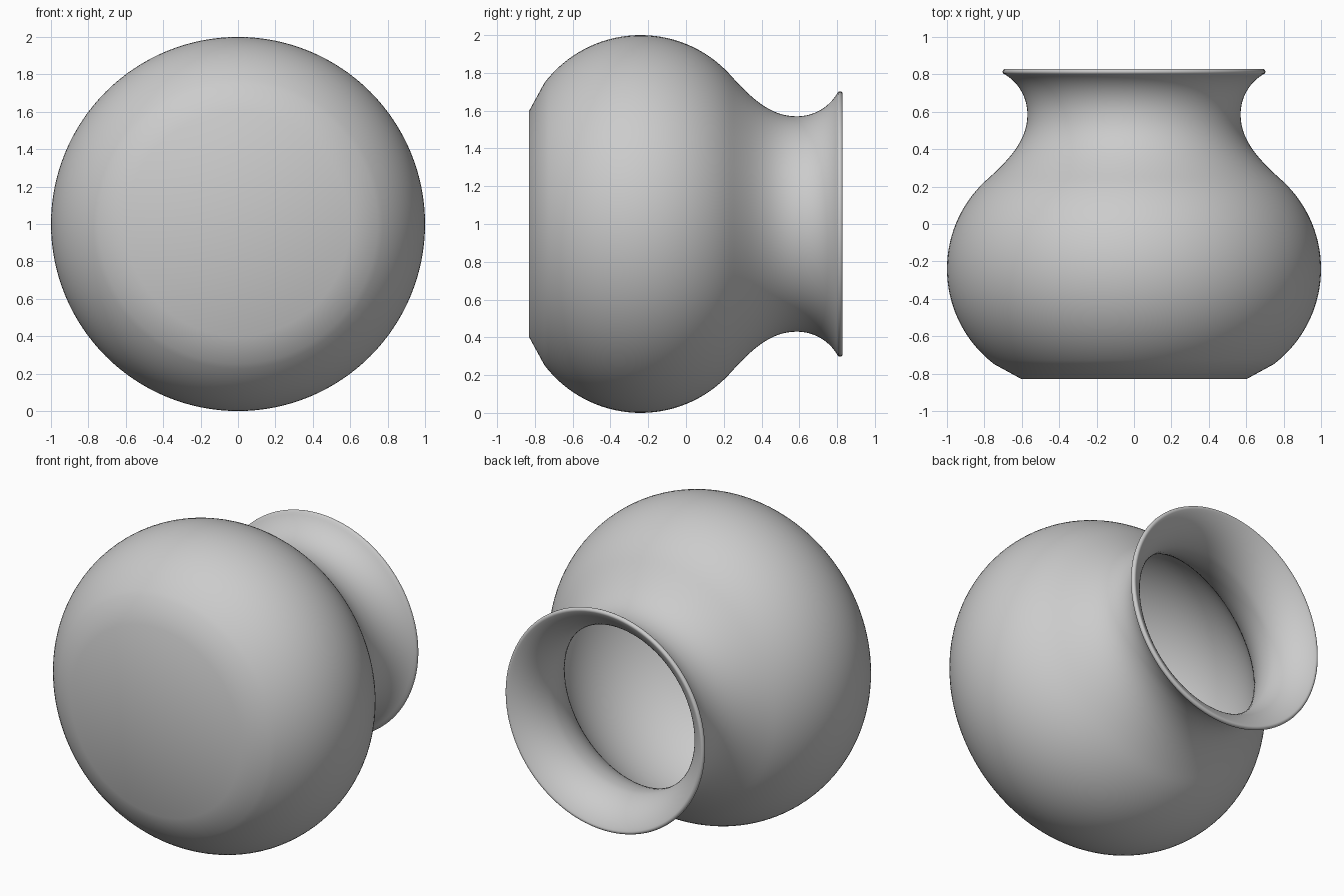
import bpy, bmesh
from math import cos, sin, pi, atan2
from mathutils import Vector
from mathutils.geometry import interpolate_bezier

cube = bpy.data.objects.get("Cube")
if cube:
    bpy.data.objects.remove(cube, do_unlink=True)

SIDES = 128
AXIS_Z = 1.0


def bezier(a, b, c, d, count=16):
    return interpolate_bezier(Vector(a), Vector(b), Vector(c), Vector(d), count)


# Outer wall as (radius, y): belly arc, shoulder, flared neck
BELLY_Y, BELLY_R = -0.24, 0.64
start, end, steps = atan2(0.387, -0.51), atan2(0.434, 0.47), 32
outer = [Vector((0.6, -0.83))]
for i in range(steps + 1):
    a = start + (end - start) * i / steps
    outer.append(Vector((1 - BELLY_R + BELLY_R * sin(a), BELLY_Y + BELLY_R * cos(a))))
outer += bezier(outer[-1], (0.66, 0.35), (0.57, 0.45), (0.57, 0.585))[1:]
outer += bezier(outer[-1], (0.57, 0.68), (0.62, 0.76), (0.695, 0.802))[1:]

# Inner wall follows the outer one, thinning toward the lip
inner = []
for i, p in enumerate(outer):
    t = (outer[min(i + 1, len(outer) - 1)] - outer[max(i - 1, 0)]).normalized()
    thickness = 0.045 if p.y < 0.6 else 0.045 - 0.015 * (p.y - 0.6) / 0.2
    inner.append(p + Vector((-t.y, t.x)) * thickness)
inner[0] = Vector((0.57, -0.785))

# Rounded lip joining both walls
mid = (outer[-1] + inner[-1]) / 2
side = outer[-1] - mid
forward = Vector((-side.y, side.x))
lip = [mid + side * cos(pi * k / 8) + forward * sin(pi * k / 8) for k in range(1, 8)]

profile = [Vector((0, -0.83))] + outer + lip + inner[::-1] + [Vector((0, -0.785))]

# Revolve the profile around the y axis
bm = bmesh.new()
verts = [bm.verts.new((p.x, p.y, AXIS_Z)) for p in profile]
edges = [bm.edges.new(pair) for pair in zip(verts, verts[1:])]
bmesh.ops.spin(bm, geom=verts + edges, cent=(0, 0, AXIS_Z), axis=(0, 1, 0),
               angle=2 * pi, steps=SIDES)
bmesh.ops.remove_doubles(bm, verts=bm.verts, dist=0.0001)
bmesh.ops.recalc_face_normals(bm, faces=bm.faces)
mesh = bpy.data.meshes.new("pot")
bm.to_mesh(mesh)
bm.free()

pot = bpy.data.objects.new("pot", mesh)
bpy.context.collection.objects.link(pot)

# Plain grey clay
grey = bpy.data.materials.new("grey")
grey.use_nodes = True
color = (0.6, 0.6, 0.6, 1)
grey.diffuse_color = color
grey.node_tree.nodes["Principled BSDF"].inputs["Base Color"].default_value = color
mesh.materials.append(grey)

bpy.context.view_layer.objects.active = pot
pot.select_set(True)
bpy.ops.object.shade_smooth_by_angle(angle=pi / 6)
